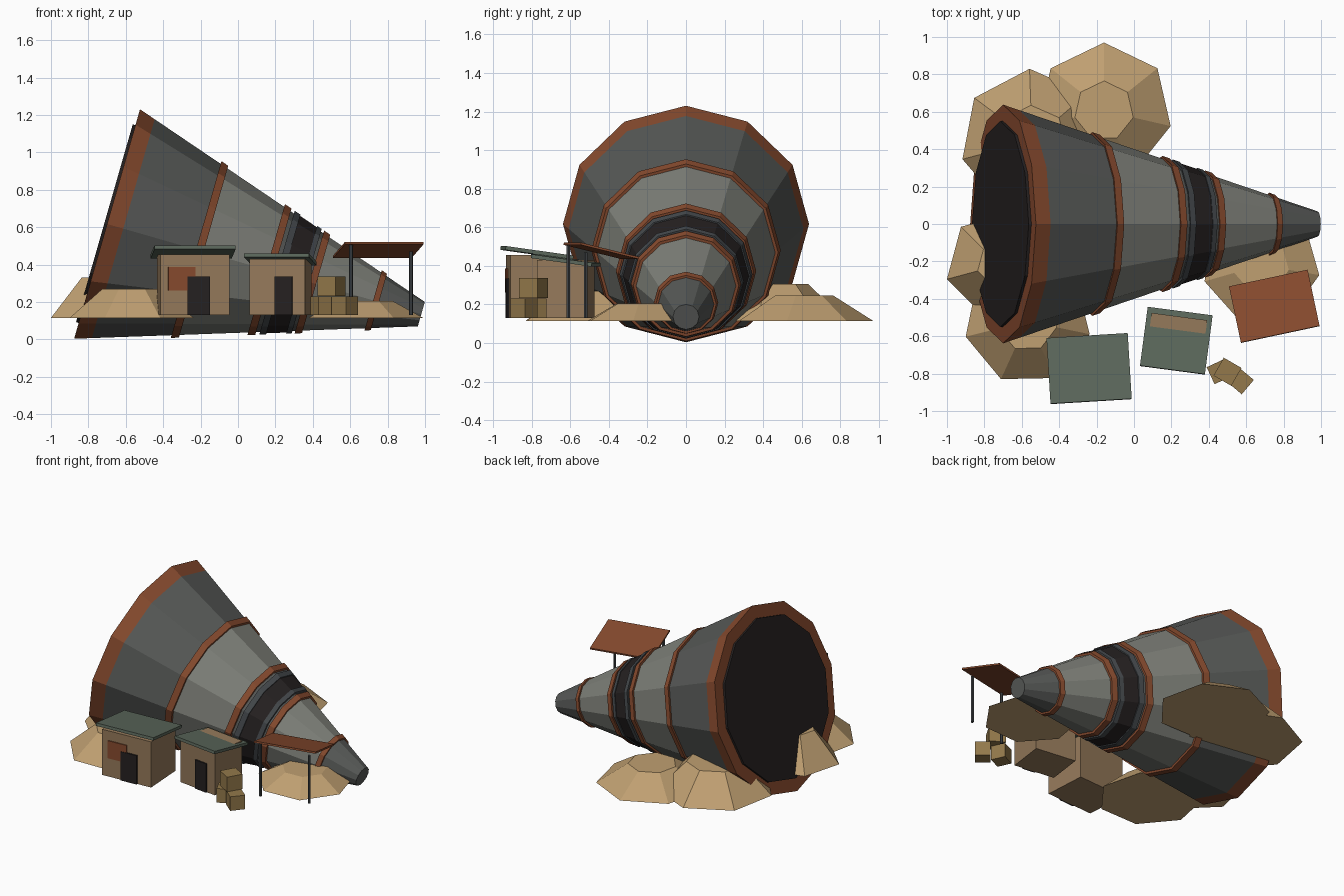
import bpy, bmesh
from math import radians, cos, sin, tau
from mathutils import Matrix, Vector

if "Cube" in bpy.data.objects:
    bpy.data.objects.remove(bpy.data.objects["Cube"])


def mat(name, r, g, b):
    m = bpy.data.materials.new(name)
    m.diffuse_color = [(c / 255) ** 2.2 for c in (r, g, b)] + [1]
    m.use_nodes = True
    m.node_tree.nodes["Principled BSDF"].inputs["Base Color"].default_value = m.diffuse_color
    return m


DARK = mat("dark_metal", 88, 90, 88)
LIGHT = mat("light_metal", 126, 128, 121)
RUST = mat("rust", 134, 76, 50)
SOOT = mat("soot", 42, 38, 38)
STEEL = mat("steel", 70, 74, 77)
SAND = mat("sand", 190, 158, 113)
WALL = mat("mud_wall", 148, 121, 91)
GREEN = mat("green_roof", 92, 104, 92)
WOOD = mat("crate_wood", 146, 120, 76)


def finish(name, bm, material, matrix):
    bmesh.ops.recalc_face_normals(bm, faces=bm.faces)
    me = bpy.data.meshes.new(name)
    bm.to_mesh(me)
    bm.free()
    me.materials.append(material)
    ob = bpy.data.objects.new(name, me)
    ob.matrix_world = matrix
    bpy.context.collection.objects.link(ob)
    return ob


def lathe(name, profile, sides, material, matrix, phase=0.0):
    """Capped stack of rings; profile is (height, radius) pairs."""
    bm = bmesh.new()
    rings = [[bm.verts.new((r * cos(phase + tau * i / sides),
                            r * sin(phase + tau * i / sides), h))
              for i in range(sides)] for h, r in profile]
    for a, b in zip(rings, rings[1:]):
        for i in range(sides):
            j = (i + 1) % sides
            bm.faces.new((a[i], a[j], b[j], b[i]))
    bm.faces.new(rings[0])
    bm.faces.new(rings[-1])
    return finish(name, bm, material, matrix)


def box(name, size, material, matrix):
    bm = bmesh.new()
    bmesh.ops.create_cube(bm, size=1, matrix=Matrix.Diagonal((*size, 1)))
    return finish(name, bm, material, matrix)


def place(x, y, z, turn=0):
    return Matrix.Translation((x, y, z)) @ Matrix.Rotation(radians(turn), 4, 'Z')


# Fallen nozzle: local z runs from the wide mouth to the tip
start, tip = Vector((-0.70, 0, 0.617)), Vector((0.98, 0, 0.135))
axis = (tip - start).normalized()
up = Vector((-axis.z, 0, axis.x))
cone = Matrix((up, axis.cross(up), axis)).transposed().to_4x4()
cone.translation = start
LENGTH = (tip - start).length


def radius(t):
    return 0.638 + (0.068 - 0.638) * t / LENGTH


for name, t0, t1, lift, m in [
        ("mouth_rim", 0, 0.09, 0, RUST),
        ("mouth_shell", 0.09, 0.515, 0, DARK),
        ("middle_shell", 0.515, 0.905, 0, LIGHT),
        ("collar_shell", 0.905, 1.145, 0, DARK),
        ("neck_shell", 1.145, 1.495, 0, LIGHT),
        ("tip_shell", 1.495, LENGTH, 0, DARK),
        ("wide_band", 0.495, 0.537, 0.015, RUST),
        ("collar_band", 0.885, 0.925, 0.015, RUST),
        ("collar_ring_back", 0.945, 0.98, 0.015, STEEL),
        ("collar_dark_ring", 0.98, 1.082, 0.008, SOOT),
        ("collar_ring_front", 1.082, 1.11, 0.015, STEEL),
        ("neck_band", 1.125, 1.163, 0.015, RUST),
        ("tip_band", 1.48, 1.512, 0.012, RUST)]:
    lathe(name, [(t0, radius(t0) + lift), (t1, radius(t1) + lift)], 12, m, cone)
lathe("mouth_disc", [(-0.015, 0.55), (0.01, 0.55)], 12, SOOT, cone)

# Sand drifts: x, y, base radius, top radius, top height, sides, phase
for i, (x, y, r, r2, top, n, ph) in enumerate([
        (-0.16, 0.605, 0.365, 0.16, 0.245, 7, 90),
        (-0.545, 0.445, 0.385, 0.19, 0.305, 7, 92),
        (-0.57, -0.52, 0.34, 0.16, 0.27, 7, -166),
        (-0.72, -0.22, 0.29, 0.12, 0.33, 6, 195),
        (0.68, -0.22, 0.315, 0.15, 0.205, 7, 196)]):
    lathe(f"sand_drift_{i + 1}", [(0.115, r), (top, r2)], n, SAND,
          place(x, y, 0), radians(ph))

# Huts: box walls, sloping roof, door
FLOOR = 0.13


def hut(name, x, y, turn, w, d, h, roof, roof_z, door_x, door_w):
    base = place(x, y, FLOOR, turn)
    box(name + "_walls", (w, d, h), WALL, base @ place(0, 0, h / 2))
    box(name + "_roof", (*roof, 0.02), GREEN,
        base @ place(0, 0, roof_z - FLOOR) @ Matrix.Rotation(radians(-8), 4, 'X'))
    box(name + "_door", (door_w, 0.02, 0.205), SOOT,
        base @ place(door_x, -d / 2, 0.1025))
    return base


hut1 = hut("large_hut", -0.24, -0.773, 3.5, 0.37, 0.30, 0.325,
           (0.435, 0.355), 0.468, 0.02, 0.12)
box("large_hut_patch", (0.145, 0.014, 0.125), RUST, hut1 @ place(-0.07, -0.15, 0.195))
hut("small_hut", 0.226, -0.624, -7.5, 0.30, 0.26, 0.30,
    (0.35, 0.32), 0.428, 0.035, 0.095)

# Canopy on two posts
box("canopy_sheet", (0.43, 0.315, 0.012), RUST,
    place(0.75, -0.44, 0.478, 12) @ Matrix.Rotation(radians(-13.5), 4, 'X'))
for side, x, y, top in (("left", 0.604, -0.61, 0.505), ("right", 0.925, -0.52, 0.47)):
    lathe(f"canopy_post_{side}", [(FLOOR, 0.01), (top, 0.01)], 6, STEEL, place(x, y, 0))

# Stacked crates
for i, (x, y, z, s, turn) in enumerate([
        (0.455, -0.79, 0.18, 0.10, 25),
        (0.57, -0.84, 0.18, 0.10, -40),
        (0.50, -0.79, 0.285, 0.11, -30)]):
    box(f"crate_{i + 1}", (s, s, 0.1 if z < 0.2 else 0.105), WOOD, place(x, y, z, turn))
